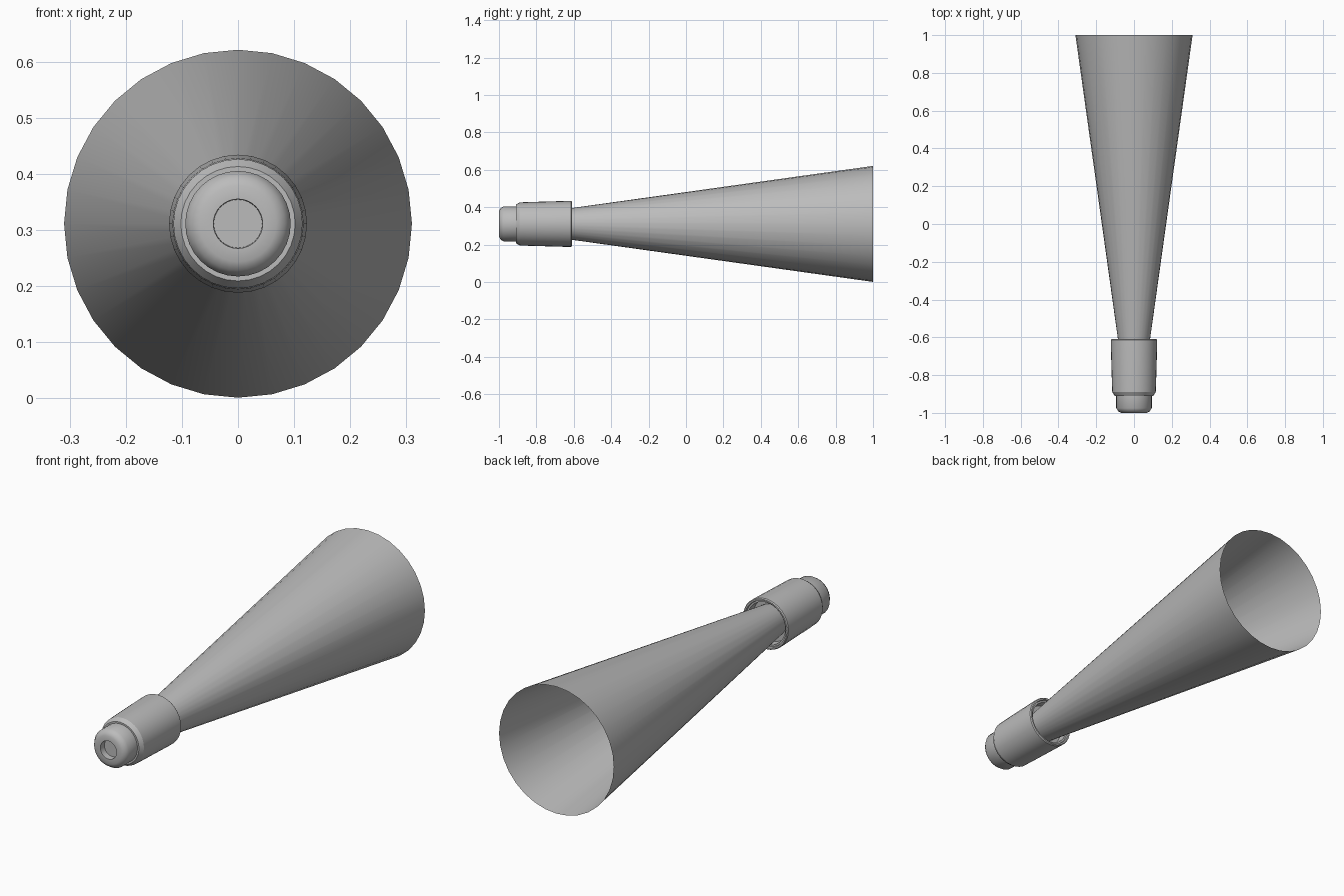
import bpy, bmesh, math

AXIS_Z = 0.311
SIDES = 32

cube = bpy.data.objects.get("Cube")
if cube:
    bpy.data.objects.remove(cube, do_unlink=True)

grey = bpy.data.materials.new("plain grey")
grey.use_nodes = True
colour = (0.5, 0.5, 0.5, 1)
grey.diffuse_color = colour
grey.node_tree.nodes["Principled BSDF"].inputs["Base Color"].default_value = colour


def lathe(name, profile, angle=30):
    """Revolve (y, radius) points about the lengthwise axis; radius 0 closes an end."""
    bm = bmesh.new()
    rings = []
    for y, r in profile:
        steps = SIDES if r else 1
        rings.append([bm.verts.new((r * math.sin(math.tau * i / SIDES), y,
                                    AXIS_Z + r * math.cos(math.tau * i / SIDES)))
                      for i in range(steps)])
    for a, b in zip(rings, rings[1:]):
        for i in range(SIDES):
            j = (i + 1) % SIDES
            corners = [a[i % len(a)], a[j % len(a)], b[j % len(b)], b[i % len(b)]]
            bm.faces.new(list(dict.fromkeys(corners)))
    bmesh.ops.recalc_face_normals(bm, faces=bm.faces)
    mesh = bpy.data.meshes.new(name)
    bm.to_mesh(mesh)
    bm.free()
    mesh.materials.append(grey)
    obj = bpy.data.objects.new(name, mesh)
    bpy.context.collection.objects.link(obj)
    bpy.ops.object.select_all(action="DESELECT")
    obj.select_set(True)
    bpy.context.view_layer.objects.active = obj
    bpy.ops.object.shade_smooth_by_angle(angle=math.radians(angle))
    return obj


# Thin flared cone, open at the wide end
lathe("flared_cone", [(-0.66, 0.078), (1.0, 0.31)])

# Collar holding the cone, with a stepped recess at the back
lathe("collar", [
    (-0.91, 0.0), (-0.91, 0.102), (-0.89, 0.115), (-0.84, 0.117),
    (-0.63, 0.123), (-0.615, 0.123), (-0.61, 0.119), (-0.61, 0.112),
    (-0.62, 0.110), (-0.62, 0.102), (-0.66, 0.100), (-0.66, 0.0)])

# Rounded tip with a shallow bore
lathe("tip", [
    (-0.90, 0.0), (-0.90, 0.094), (-0.975, 0.094), (-0.992, 0.083),
    (-1.0, 0.068), (-1.0, 0.044), (-0.97, 0.043), (-0.97, 0.0)], 35)
